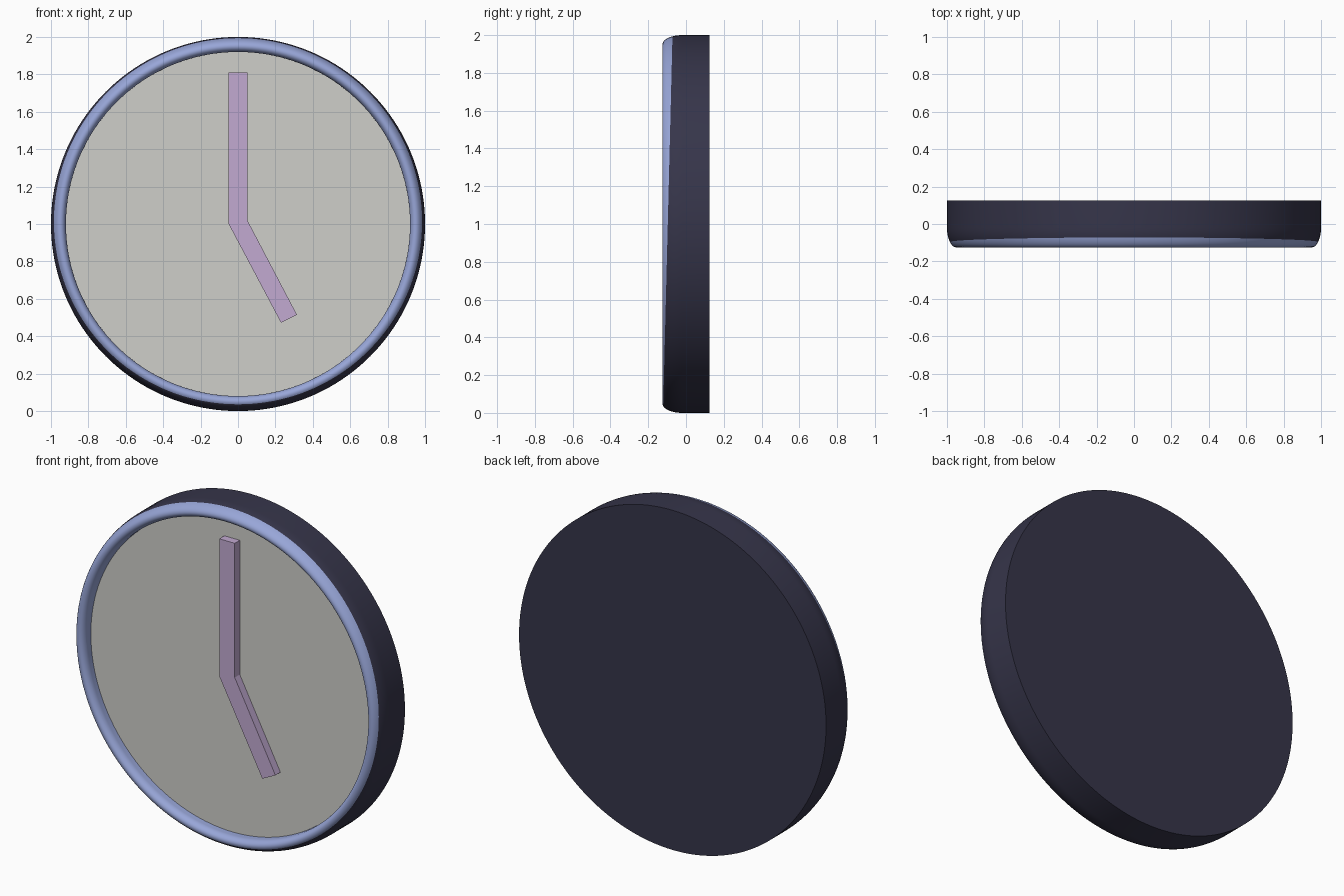
import bpy, bmesh, math
from mathutils import Vector

if "Cube" in bpy.data.objects:
    bpy.data.objects.remove(bpy.data.objects["Cube"])

SEGS = 160


def srgb(r, g, b):
    lin = [(c / 255 / 12.92) if c < 10 else ((c / 255 + 0.055) / 1.055) ** 2.4 for c in (r, g, b)]
    return (*lin, 1.0)


def material(name, rgb):
    m = bpy.data.materials.new(name)
    m.diffuse_color = srgb(*rgb)
    m.use_nodes = True
    m.node_tree.nodes["Principled BSDF"].inputs["Base Color"].default_value = m.diffuse_color
    return m


dark = material("dark_navy", (54, 53, 74))
blue = material("soft_blue", (152, 166, 216))
grey = material("warm_grey", (207, 207, 202))
mauve = material("mauve", (194, 170, 209))


def finish(name, bm, mats, smooth=False):
    bmesh.ops.recalc_face_normals(bm, faces=bm.faces)
    me = bpy.data.meshes.new(name)
    bm.to_mesh(me)
    bm.free()
    for m in mats:
        me.materials.append(m)
    ob = bpy.data.objects.new(name, me)
    bpy.context.collection.objects.link(ob)
    if smooth:
        bpy.ops.object.select_all(action='DESELECT')
        ob.select_set(True)
        bpy.context.view_layer.objects.active = ob
        bpy.ops.object.shade_smooth_by_angle(angle=math.radians(35))
    return ob


def quarter(cr, cy, a, b, start, end, n):
    # elliptical arc in (radius, y), bulging towards the front
    pts = []
    for i in range(n + 1):
        t = math.radians(start + (end - start) * i / n)
        pts.append((cr + a * math.cos(t), cy - b * math.sin(t)))
    return pts


# Case: dished disc turned around the y axis, with a rounded front rim
profile = [(0, 0.125), (1.0, 0.125)]
profile += quarter(0.95, -0.02, 0.05, 0.105, 0, 90, 14)
profile += quarter(0.95, -0.085, 0.03, 0.04, 90, 180, 10)[1:]
profile += [(0.92, -0.03), (0, -0.03)]

bm = bmesh.new()
verts = [bm.verts.new((r, y, 1)) for r, y in profile]
edges = [bm.edges.new(p) for p in zip(verts, verts[1:])]
bmesh.ops.spin(bm, geom=verts + edges, cent=(0, 0, 1), axis=(0, 1, 0),
               angle=math.tau, steps=SEGS, use_merge=True)
bmesh.ops.remove_doubles(bm, verts=bm.verts, dist=1e-5)

# Slightly tilted colour line between the dark case and the blue rim
line_co = Vector((0, -0.0965, 1))
line_no = Vector((0, 1, -0.025)).normalized()
bmesh.ops.bisect_plane(bm, geom=bm.verts[:] + bm.edges[:] + bm.faces[:],
                       plane_co=line_co, plane_no=line_no, dist=1e-6)
for f in bm.faces:
    c = f.calc_center_median()
    radius = math.hypot(c.x, c.z - 1)
    in_front = (c - line_co).dot(line_no) < 0
    f.material_index = 1 if in_front or (0.9 < radius < 0.95 and c.y < 0) else 0
finish("clock_case", bm, [dark, blue], smooth=True)


def plate(name, outline, y_front, y_back, mat):
    # flat outline in x/z, extruded backwards
    bm = bmesh.new()
    face = bm.faces.new([bm.verts.new((x, y_front, z)) for x, z in outline])
    ext = bmesh.ops.extrude_face_region(bm, geom=[face], use_keep_orig=True)
    moved = [g for g in ext["geom"] if isinstance(g, bmesh.types.BMVert)]
    bmesh.ops.translate(bm, verts=moved, vec=(0, y_back - y_front, 0))
    return finish(name, bm, [mat])


# Dial
circle = [(0.921 * math.cos(math.tau * i / SEGS), 1 + 0.921 * math.sin(math.tau * i / SEGS))
          for i in range(SEGS)]
plate("dial", circle, -0.055, -0.035, grey)

# Hands: one bent bar
plate("clock_hands", [(-0.05, 1.81), (0.05, 1.81), (0.05, 1.02),
                      (0.315, 0.515), (0.23, 0.472), (-0.05, 1.0)], -0.102, -0.05, mauve)
